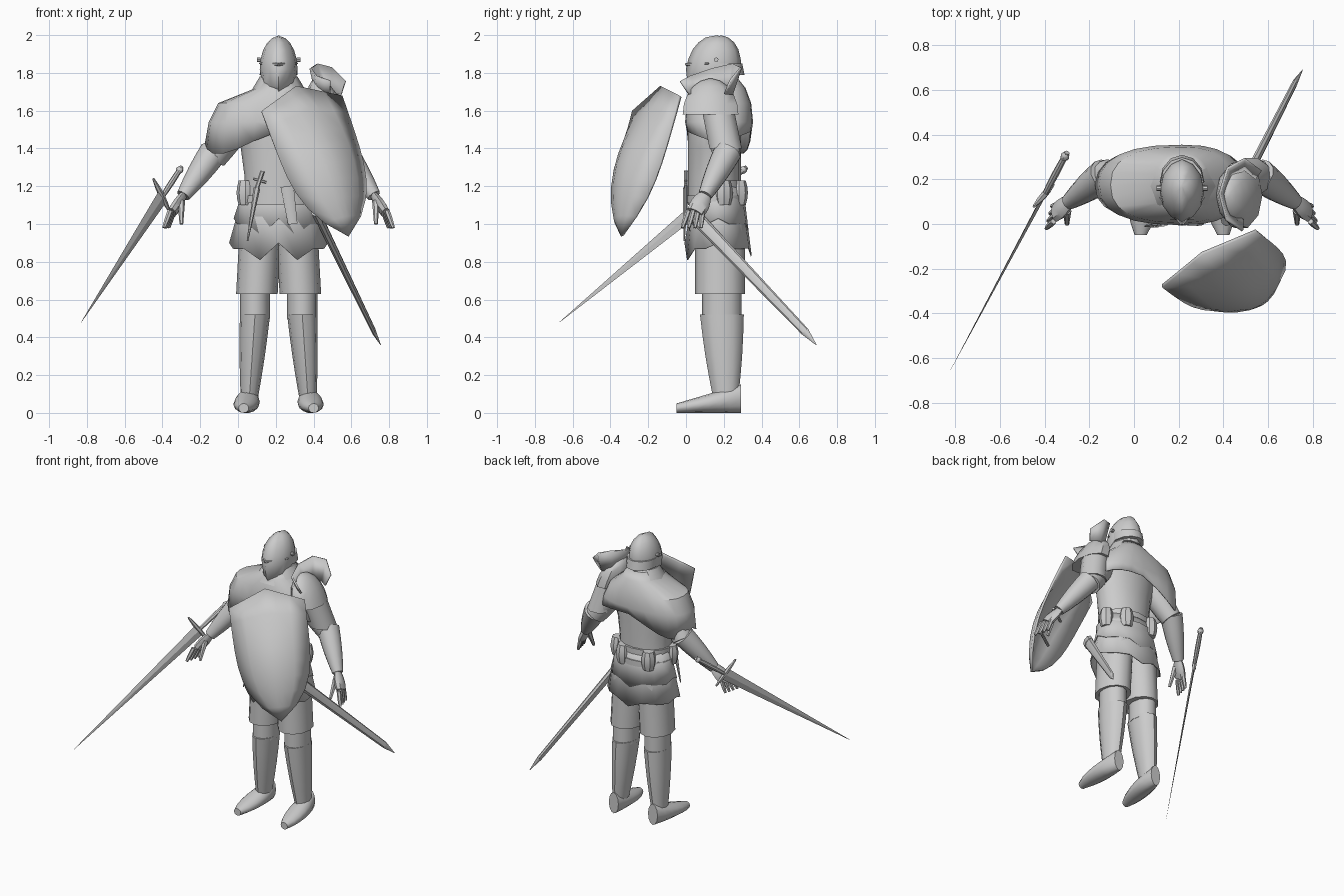
import bpy, bmesh, math
from mathutils import Vector

cube = bpy.data.objects.get("Cube")
if cube:
    bpy.data.objects.remove(cube)

CENTRE = 0.215  # the figure's own centre line
UP = Vector((0, 0, 1))
DEPTHWAYS = Vector((0, 1, 0))

grey = bpy.data.materials.new("plain_grey")
grey.use_nodes = True
grey.diffuse_color = (0.6, 0.6, 0.6, 1)
shader = grey.node_tree.nodes["Principled BSDF"]
shader.inputs["Base Color"].default_value = grey.diffuse_color
shader.inputs["Roughness"].default_value = 0.7


def finish(name, verts, faces, thick=0, angle=40):
    mesh = bpy.data.meshes.new(name)
    mesh.from_pydata([tuple(v) for v in verts], [], faces)
    bm = bmesh.new()
    bm.from_mesh(mesh)
    bmesh.ops.remove_doubles(bm, verts=bm.verts, dist=0.0005)
    bmesh.ops.recalc_face_normals(bm, faces=bm.faces)
    bm.to_mesh(mesh)
    bm.free()
    mesh.materials.append(grey)
    part = bpy.data.objects.new(name, mesh)
    bpy.context.collection.objects.link(part)
    if thick:
        part.modifiers.new("thickness", "SOLIDIFY").thickness = thick
    bpy.ops.object.select_all(action="DESELECT")
    part.select_set(True)
    bpy.context.view_layer.objects.active = part
    bpy.ops.object.shade_smooth_by_angle(angle=math.radians(angle))
    return part


def grid_faces(rows, n, closed=True):
    columns = n if closed else n - 1
    return [(r * n + k, r * n + (k + 1) % n, (r + 1) * n + (k + 1) % n, (r + 1) * n + k)
            for r in range(rows - 1) for k in range(columns)]


def tube(name, sections, n=12, side=(1, 0, 0), axis=None, mirror=False, angle=40):
    """Loft through sections of (x, y, z, half width, half depth)."""
    path = [Vector(section[:3]) for section in sections]
    verts = []
    for i, section in enumerate(sections):
        along = axis or (path[min(i + 1, len(path) - 1)] - path[max(i - 1, 0)]).normalized()
        u = Vector(side)
        u = (u - along * u.dot(along)).normalized()
        v = along.cross(u)
        for k in range(n):
            turn = math.tau * k / n
            verts.append(path[i] + u * section[3] * math.cos(turn) + v * section[-1] * math.sin(turn))
    if mirror:
        verts = [Vector((2 * CENTRE - v.x, v.y, v.z)) for v in verts]
    faces = grid_faces(len(path), n) + [tuple(range(n)), tuple(range(len(verts) - n, len(verts)))]
    return finish(name, verts, faces, angle=angle)


def taper(name, start, end, first, last, flat=1, bulge=0, steps=4, **options):
    """Tapered tube between two points, swelling in the middle by bulge."""
    sections = []
    for i in range(steps + 1):
        t = i / steps
        radius = first + (last - first) * t + bulge * math.sin(math.pi * t)
        sections.append((*Vector(start).lerp(Vector(end), t), radius, radius * flat))
    tube(name, sections, **options)


def dome(name, base, width, depth, height, lean, lower=(), **options):
    """Rounded cap on a base centre, leaning by the vector lean towards its top."""
    sections = list(lower)
    for i in range(6):
        turn = i * 0.3
        centre = Vector(base) + (Vector(lean) + UP * height) * math.sin(turn)
        sections.append((*centre, width * math.cos(turn), depth * math.cos(turn)))
    return tube(name, sections, axis=UP, **options)


def pair(build, name, *shape, **options):
    build("right_" + name, *shape, **options)
    build("left_" + name, *shape, mirror=True, **options)


# legs, breeches and boots
pair(taper, "breeches", (.12, .18, 1), (.1, .18, .63), .11, .11, flat=1.2, axis=UP)
pair(taper, "thigh", (.09, .19, .7), (.09, .19, .5), .08, .08, flat=1.3, axis=UP)
pair(taper, "boot", (.09, .19, .52), (.06, .21, .08), .08, .046, flat=1.45, bulge=.004, axis=UP)
foot = []
for i in range(7):
    t = i / 6
    height = .075 - .05 * t
    foot.append((.06 - .03 * t, .29 - .34 * t, height, .068 * math.sin(math.pi * (.1 + .85 * t)) ** .5, height))
pair(tube, "foot", foot, axis=-DEPTHWAYS, angle=60)

# torso and neck
outline = ((1.1, .19), (1.25, .18), (1.4, .2), (1.55, .24), (1.65, .18))
tube("tunic_body", [(CENTRE, .15, z, width, .14) for z, width in outline], n=16, axis=UP)
taper("neck", (CENTRE, .17, 1.6), (CENTRE, .16, 1.8), .08, .08, axis=UP)
taper("scarf", (CENTRE, .17, 1.68), (CENTRE, .17, 1.78), .16, .1, n=10, axis=UP)


def skirt(name, top, hem, flare):
    n = 16
    zigzag = {0: .03, 4: -.04, 8: .03, 11: -.06, 12: .03, 13: -.06}
    verts = []
    for row in range(3):
        t = row / 2
        width = .185 + (flare - .185) * t
        for k in range(n):
            turn = math.tau * k / n
            z = top + (hem - top) * t + (zigzag.get(k, 0) if t == 1 else 0)
            verts.append((CENTRE + width * math.cos(turn), .17 + width * .68 * math.sin(turn), z))
    finish(name, verts, grid_faces(3, n), thick=.006)


skirt("tunic_skirt", 1.2, .87, .262)
skirt("upper_skirt", 1.22, 1, .238)

# belts, pouches and dagger
for name, z, width in (("upper_belt", 1.21, .192), ("lower_belt", 1.13, .206)):
    taper(name, (CENTRE, .16, z - .02), (CENTRE, .16, z + .02), width, width, flat=.75, n=16, axis=UP)
for name, x, y in (("right", .04, .11), ("back_right", .1, .28), ("back_left", .3, .28), ("left", .4, .2)):
    taper(name + "_pouch", (x, y, 1.1), (x, y, 1.23), .036, .036, bulge=.012, n=8, axis=UP)
taper("belt_strap", (.26, 0, 1.2), (.29, 0, 1), .035, .025, flat=.3, n=6)
taper("dagger_grip", (.13, 0, 1.28), (.1, 0, 1.19), .012, .012, n=6)
taper("dagger_sheath", (.1, 0, 1.19), (.05, -.01, .91), .018, .004, n=6)
taper("dagger_guard", (.08, 0, 1.24), (.15, 0, 1.22), .007, .007, n=6, side=UP)

# arms and hands
ELBOW, WRIST, KNUCKLES = Vector((-.13, .22, 1.35)), Vector((-.29, .1, 1.15)), Vector((-.35, .05, 1.06))
ACROSS = Vector((.25, 1, 0)).normalized()
pair(taper, "upper_arm", (.03, .17, 1.58), ELBOW, .085, .07, bulge=.006, side=DEPTHWAYS)
pair(taper, "bracer", ELBOW + UP * .03, WRIST, .075, .037, bulge=.006, side=DEPTHWAYS)
pair(taper, "palm", WRIST, KNUCKLES, .036, .046, flat=.55, bulge=.01, n=8, side=ACROSS)
for i, finger in enumerate(("first", "second", "third", "fourth")):
    spread = ACROSS * (i - 1.5)
    fingertip = KNUCKLES + spread * .034 + Vector((-.03, -.02, -.08))
    pair(taper, finger + "_finger", KNUCKLES + spread * .026 + UP * .01, fingertip, .014, .009,
         bulge=.002, n=6, side=ACROSS)
pair(taper, "thumb", (-.3, .06, 1.12), (-.3, 0, 1), .02, .01, n=6)

# shoulder mantle: short half-cape, longer over the right arm
mantle = [(.09, .09, .1, 1.77), (.12, .12, .14, 1.72), (.32, .22, .17, 1.64), (.37, .27, .18, 1.54), (.39, .29, .17, 1.43)]
verts = []
for row in mantle:
    right, left, depth, z = row
    for k in range(24):
        turn = math.tau * k / 24
        c, s = math.cos(turn), math.sin(turn)
        x = CENTRE + (left if c > 0 else right) * math.copysign(abs(c) ** .8, c)
        hem = .06 * abs(s) - .2 * max(0, -c) * abs(s) if row == mantle[-1] else 0
        verts.append((x, .175 + depth * math.copysign(abs(s) ** .8, s), z + hem))
finish("mantle", verts, grid_faces(len(mantle), 24), thick=.006)

# left shoulder armour: cap, sleeve and upright neck guard
dome("left_shoulder_cap", (.48, .13, 1.58), .095, .155, .19, (-.06, 0, 0), n=10)
taper("left_sleeve", (.47, .17, 1.6), (.525, .21, 1.4), .09, .09, n=10, axis=UP)
guard_top, guard_base = [], []
for i in range(6):
    t = i / 5
    turn = math.radians(270 - 230 * t)
    reach = Vector((.1 * math.cos(turn), .155 * math.sin(turn), 0))
    middle = Vector((.49, .13, 1.69))
    guard_top.append(middle + reach + UP * (.07 + .09 * math.sin(math.pi * t ** 1.5)))
    guard_base.append(middle + reach * .7)
finish("left_neck_guard", guard_top + guard_base, grid_faces(2, 6, closed=False), thick=.012)

# helmet: ridged skull over a pointed face plate
face_plate = [(CENTRE, .15, 1.69, .02, .1), (CENTRE, .145, 1.73, .085, .12)]
helmet = dome("helmet", (CENTRE, .15, 1.82), .1, .135, .175, (0, .02, 0), lower=face_plate)
for vertex in helmet.data.vertices:
    if abs(vertex.co.x - CENTRE) < .002:
        vertex.co.y += -.015 if vertex.co.y < .12 else .005
        vertex.co.z += .005 if vertex.co.z > 1.9 else 0
taper("helmet_neck_brim", (CENTRE, .19, 1.79), (CENTRE, .18, 1.85), .1, .098, flat=1.2, axis=UP)
pair(taper, "brow_ridge", (CENTRE - .1, .12, 1.85), (CENTRE, 0, 1.845), .004, .008, bulge=.002, n=6, side=UP)
pair(taper, "visor_pivot", (.12, .16, 1.87), (.1, .16, 1.87), .012, .012, n=8, side=UP)

# sword held out beside the right hand
pommel, tip = Vector((-.3, .32, 1.3)), Vector((-.83, -.67, .48))
hilt = pommel.lerp(tip, .19)
EDGE = Vector((-.5, -.55, 1)).normalized()
taper("sword_blade", hilt, tip, .042, .001, flat=.2, n=4, side=EDGE, angle=20)
taper("sword_grip", pommel, hilt, .012, .012, bulge=.004, n=8, side=EDGE)
taper("sword_pommel", pommel, pommel.lerp(tip, .035), .008, .008, bulge=.013, n=8, side=EDGE)
taper("sword_guard", hilt - EDGE * .1, hilt + EDGE * .12, .006, .006, bulge=.01, n=6, side=tip - pommel)

# scabbard on the left hip
mouth, chape = Vector((.41, .02, 1.07)), Vector((.72, .63, .43))
BROAD = (0, 1, 1)
taper("scabbard", mouth, chape, .038, .022, flat=.55, n=8, side=BROAD)
taper("scabbard_tip", chape, (.755, .69, .36), .022, .002, flat=.55, steps=1, n=8, side=BROAD)
taper("scabbard_mouth", mouth, mouth.lerp(chape, .07), .041, .041, flat=.6, steps=1, n=8, side=BROAD)

# curved shield standing in front of the left arm
ACROSS_SHIELD, DOWN = Vector((.85, .5, .16)).normalized(), Vector((.32, -.24, -.92)).normalized()
OUT = DOWN.cross(ACROSS_SHIELD)
top_middle = Vector((.34, -.16, 1.64))
columns = [-1, -.6, -.25, 0, .25, .6, 1]
verts = []
for row in range(9):
    t = row / 8
    for s in columns:
        peak = -.1 * (1 - abs(s)) * max(0, 1 - t * 5)
        bulge = .11 * max(0, math.sin(math.pi * t)) ** .8 * (1 - s * s)
        verts.append(top_middle + DOWN * (t * .77 + peak) + ACROSS_SHIELD * .25 * (1 - t ** 4.5) * s + OUT * bulge)
finish("shield", verts, grid_faces(9, len(columns), closed=False), thick=.016)
for name, drop in (("upper_strap", .3), ("lower_strap", .5)):
    grip = top_middle + DOWN * drop + OUT * .02
    taper(name, grip - ACROSS_SHIELD * .07, grip + ACROSS_SHIELD * .07, .01, .01, n=6, side=DOWN)
